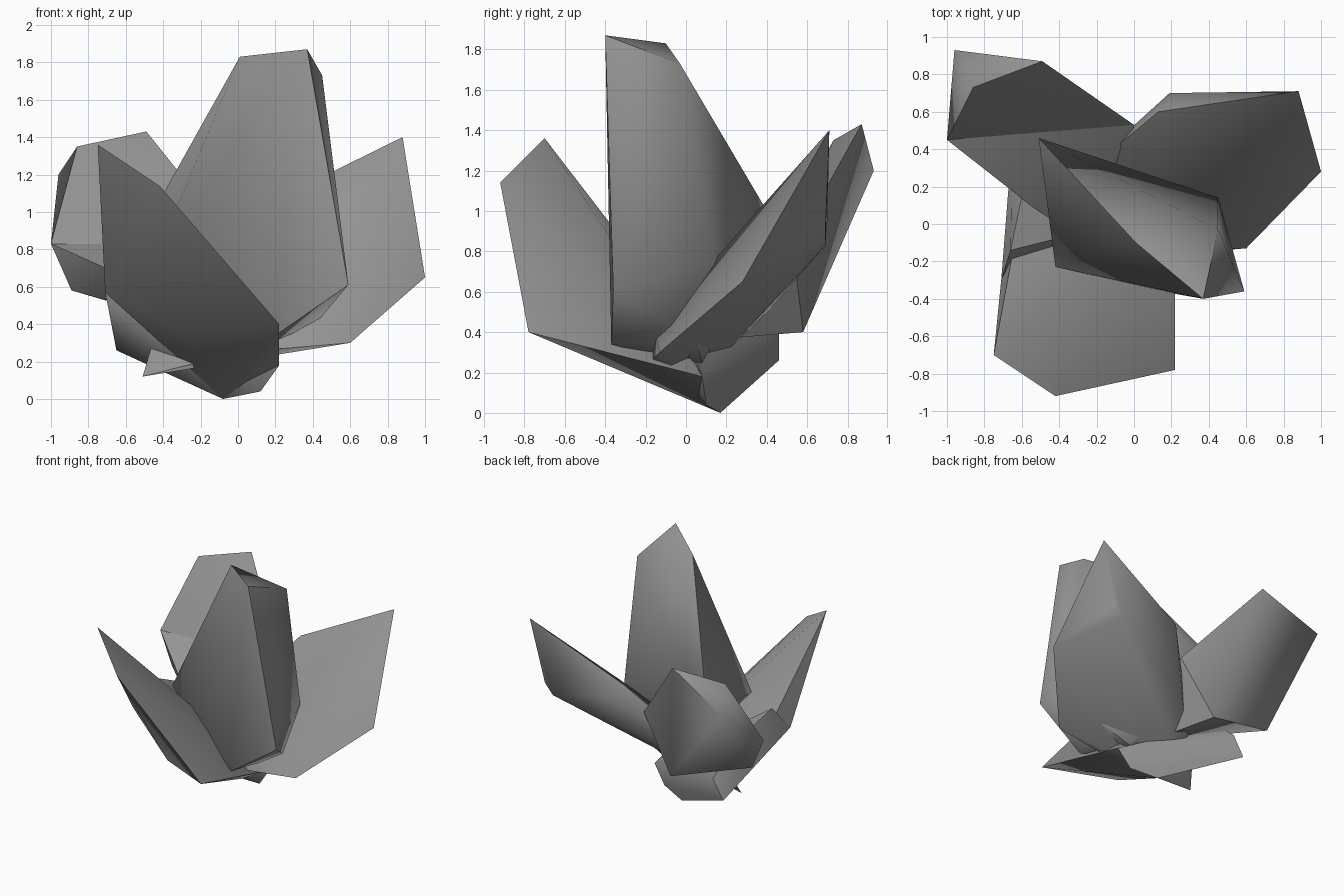
import bpy
import bmesh
import math

default_cube = bpy.data.objects.get("Cube")
if default_cube:
    bpy.data.objects.remove(default_cube, do_unlink=True)

# One stone material shared by every shard
stone = bpy.data.materials.new("stone grey")
stone.use_nodes = True
stone_colour = (0.3, 0.3, 0.3, 1)
stone.diffuse_color = stone_colour
stone.node_tree.nodes["Principled BSDF"].inputs["Base Color"].default_value = stone_colour


def add_shard(name, tip, base, seam=()):
    """Wrap a convex faceted shard around its corners, left open across the seam."""
    mesh = bpy.data.meshes.new(name)
    bm = bmesh.new()
    for corner in tip + base:
        bm.verts.new(corner)
    seam_verts = {bm.verts.new(corner) for corner in seam}
    hull = bmesh.ops.convex_hull(bm, input=bm.verts[:])
    unused = [v for v in set(hull["geom_interior"] + hull["geom_unused"])
              if isinstance(v, bmesh.types.BMVert) and v.is_valid]
    bmesh.ops.delete(bm, geom=unused, context="VERTS")
    bmesh.ops.recalc_face_normals(bm, faces=bm.faces[:])
    joint = [f for f in bm.faces if seam_verts.issuperset(f.verts)]
    bmesh.ops.delete(bm, geom=joint, context="FACES")
    bm.to_mesh(mesh)
    bm.free()
    mesh.materials.append(stone)

    shard = bpy.data.objects.new(name, mesh)
    bpy.context.collection.objects.link(shard)
    bpy.ops.object.select_all(action="DESELECT")
    shard.select_set(True)
    bpy.context.view_layer.objects.active = shard
    bpy.ops.object.shade_smooth_by_angle(angle=math.radians(60))


# Tall shard in the middle
add_shard(
    "tall_middle_shard",
    tip=[(.01, -.1, 1.83), (.37, -.4, 1.87), (.45, -.03, 1.73)],
    base=[(-.51, .46, .9), (.59, -.36, .61), (.45, .14, .75), (-.42, -.23, .8),
          (.2, -.37, .34), (.05, .03, .23), (.12, .08, .25), (.24, .11, .47),
          (.38, .05, .36)],
)

# Broad shard leaning to the front
front_seam = [(.22, .08, .18), (-.08, .17, 0), (-.62, 0, .45), (-.71, -.3, .57)]
add_shard(
    "front_shard",
    tip=[(-.75, -.7, 1.36), (-.42, -.92, 1.14), (.22, -.78, .4)],
    base=[(-.27, -.5, .35)],
    seam=front_seam,
)

# Its root, rising at the left and spreading back under the cluster
add_shard(
    "front_shard_root",
    tip=[(-.66, -.14, .77), (-.58, .24, .6)],
    base=[(.12, .1, .04), (-.65, .46, .26), (-.56, .46, .41)],
    seam=front_seam,
)

# Long shard leaning to the back left, its end poking out on the other side
add_shard(
    "back_left_shard",
    tip=[(.88, .71, 1.4), (1, .28, .65), (.76, .69, .91), (.69, .69, .83),
         (.19, .7, .95), (.13, .6, 1.03)],
    base=[(.6, -.13, .3), (.1, -.16, .42), (0, -.18, .25), (-.1, .43, .53),
          (-.46, .11, .29), (-.51, .03, .12)],
)

# Shard leaning to the back right, folded inward where it meets its root
back_right_seam = [(-1, .45, .83), (-.89, .44, .58), (0, .53, .82), (-.27, .58, .4)]
add_shard(
    "back_right_shard",
    tip=[(-.49, .87, 1.43), (-.86, .73, 1.35)],
    base=[(-.96, .93, 1.2)],
    seam=back_right_seam,
)
add_shard(
    "back_right_shard_root",
    tip=[(-.35, -.06, .54)],
    base=[(-.1, .1, .36)],
    seam=back_right_seam,
)
